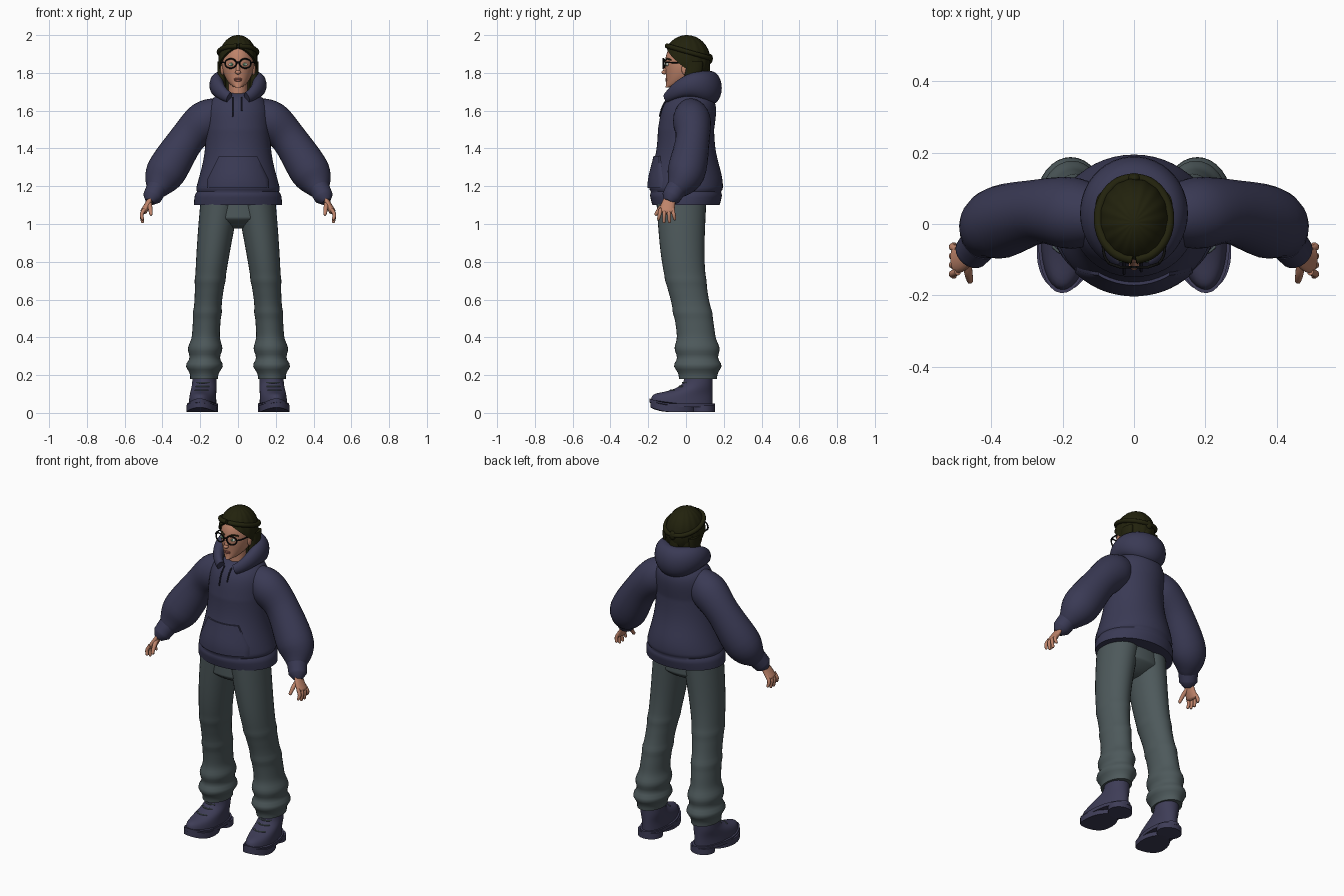
import bpy, bmesh
from math import sin, cos, pi, radians, exp, tanh, sqrt
from mathutils import Vector, Matrix
from mathutils.bvhtree import BVHTree

if "Cube" in bpy.data.objects:
    bpy.data.objects.remove(bpy.data.objects["Cube"], do_unlink=True)

X, Y, Z = Vector((1, 0, 0)), Vector((0, 1, 0)), Vector((0, 0, 1))


def material(name, *colour):
    mat = bpy.data.materials.new(name)
    mat.use_nodes = True
    mat.diffuse_color = (*colour, 1)
    shader = mat.node_tree.nodes["Principled BSDF"]
    shader.inputs["Base Color"].default_value = (*colour, 1)
    shader.inputs["Roughness"].default_value = .8
    return mat


NAVY = material("navy fabric", .042, .042, .09)
CORD = material("dark navy cord", .015, .015, .03)
GREY = material("grey green fabric", .075, .1, .105)
BOOT = material("boot leather", .048, .046, .095)
SKIN = material("skin", .52, .23, .145)
HAIR = material("dark olive hair", .016, .016, .004)
BLACK = material("black frame", .005, .005, .005)
LIPS = material("lips", .36, .12, .09)
EYE = material("eye white", .55, .58, .52)
IRIS = material("green iris", .09, .2, .12)


def bump(value, centre, width):
    return exp(-((value - centre) / width) ** 2)


def rise(value, centre, width):
    return (1 + tanh((value - centre) / width)) / 2


def spread(start, end, count):
    return [start + (end - start) * i / (count - 1) for i in range(count)]


def add(name, verts, faces, mat, both=False):
    """Make a smooth mesh object, or a left and right pair of it."""
    for prefix, side in (("left_", 1), ("right_", -1)) if both else (("", 1),):
        bm = bmesh.new()
        made = [bm.verts.new((v[0] * side, v[1], v[2])) for v in verts]
        for face in faces:
            bm.faces.new([made[i] for i in face])
        bmesh.ops.recalc_face_normals(bm, faces=bm.faces[:])
        mesh = bpy.data.meshes.new(prefix + name)
        bm.to_mesh(mesh)
        bm.free()
        mesh.materials.append(mat)
        for polygon in mesh.polygons:
            polygon.use_smooth = True
        mesh.set_sharp_from_angle(angle=radians(50))
        ob = bpy.data.objects.new(prefix + name, mesh)
        bpy.context.collection.objects.link(ob)
    return ob


def strips(rows, columns, closed):
    """Faces of a grid of points, optionally closed round each row."""
    last = columns if closed else columns - 1
    return [(i * columns + k, i * columns + (k + 1) % columns,
             (i + 1) * columns + (k + 1) % columns, (i + 1) * columns + k)
            for i in range(rows - 1) for k in range(last)]


def loft(name, rings, mat, ref=None, seg=24, both=False, warp=None):
    """Skin rings of (centre, width, depth); level unless given a reference axis."""
    verts = []
    for i, (centre, width, depth) in enumerate(rings):
        u, v = X, Y
        if ref:
            ahead = rings[min(i + 1, len(rings) - 1)][0]
            u = (ahead - rings[max(i - 1, 0)][0]).cross(ref).normalized()
            v = ref if abs(u.dot(ref)) > .9 else (ahead - rings[max(i - 1, 0)][0]).normalized().cross(u)
        for angle in [2 * pi * k / seg for k in range(seg)]:
            point = centre + u * (width * cos(angle)) + v * (depth * sin(angle))
            verts.append(warp(point) if warp else point)
    faces = strips(len(rings), seg, True)
    faces += [range(seg), range(len(verts) - seg, len(verts))]
    return add(name, verts, faces, mat, both)


def stack(name, bottom, top, rule, mat, count=24, **options):
    """Loft level rings whose x, y, width and depth follow a rule of height."""
    rings = []
    for z in spread(bottom, top, count):
        x, y, width, depth = rule(z)
        rings.append((Vector((x, y, z)), width, depth))
    return loft(name, rings, mat, **options)


def tube(name, points, radii, mat, ref=Y, flat=1, seg=10, **options):
    """Round-ended tube curving through points, with a radius at each."""
    p = [Vector((*point, r)) for point, r in zip(points, radii)]
    p = [p[0]] + p + [p[-1]]
    path = []
    for a, b, c, d in zip(p, p[1:], p[2:], p[3:]):
        for t in spread(0, .8, 5):
            path.append(b + (c - a) * (t / 2) + (a * 2 - b * 5 + c * 4 - d) * (t * t / 2)
                        + (b * 3 - a - c * 3 + d) * (t ** 3 / 2))
    path.append(p[-1])
    rings = [(q.to_3d(), q.w * flat, q.w) for q in path]
    tip, width, depth = rings[-1]
    forward = (tip - rings[-2][0]).normalized()
    rings.append((tip + forward * width * .6, width * .5, depth * .5))
    return loft(name, rings, mat, ref, seg, **options)


def ball(name, centre, size, mat, both=False):
    bm = bmesh.new()
    bmesh.ops.create_uvsphere(bm, u_segments=20, v_segments=12, radius=1,
                              matrix=Matrix.Translation(centre) @ Matrix.Diagonal((*size, 1)))
    bm.verts.index_update()
    verts = [v.co.copy() for v in bm.verts]
    faces = [[v.index for v in face.verts] for face in bm.faces]
    bm.free()
    return add(name, verts, faces, mat, both)


# Hoodie body: flared hem with a pinched rib, rounded shoulders
def body_rule(z):
    close = sqrt(1 - max(0, (z - 1.5) / .21) ** 4)
    pinch = .008 * bump(z, 1.17, .01)
    width = .168 + .065 * bump(z, 1.1, .2) - pinch
    depth = .148 + .047 * bump(z, 1.2, .15) - pinch
    return 0, .15 * max(0, z - 1.5), width * close, depth * close


torso = stack("hoodie_body", 1.1, 1.7, body_rule, NAVY, count=60, seg=48)

# Front pocket wrapped over the body
tree = BVHTree.FromPolygons([v.co for v in torso.data.vertices],
                            [p.vertices[:] for p in torso.data.polygons])
across, heights = [-1, *spread(-1, 1, 17), 1], [1.19, *spread(1.19, 1.36, 8), 1.36]
pocket = []
for i, z in enumerate(heights):
    width = .165 - max(0, z - 1.23) / 2
    for k, u in enumerate(across):
        surface = tree.ray_cast(Vector((u * width, -1, z)), Y)[0]
        border = i in (0, len(heights) - 1) or k in (0, len(across) - 1)
        pocket.append(surface + Y * (.01 if border else -.009))
add("front_pocket", pocket, strips(len(heights), len(across), False), NAVY)

# Baggy sleeves and cuffs
tube("sleeve", [(.08, .02, 1.6), (.17, .03, 1.55), (.27, .035, 1.45), (.385, 0, 1.27), (.43, -.05, 1.18)],
     [.07, .1, .09, .1, .055], NAVY, flat=1.05, seg=28, both=True)
tube("cuff", [(.43, -.05, 1.19), (.455, -.08, 1.14)], [.055, .05], NAVY, seg=24, both=True)

# Hood lying round the neck, thickest at the back
hood = []
for angle in spread(-radians(155), radians(155), 40):
    back = (1 + cos(angle)) / 2
    centre = Vector((.11 * sin(angle), .01 + .12 * cos(angle), 1.66 + .06 * back + .04 * sin(angle) ** 2))
    hood.append((centre, .02 + .04 * back, .025 + .065 * back))
loft("hood", hood, NAVY, Z)
for name, x, bottom in (("left", .025, 1.6), ("right", -.035, 1.57)):
    cord = [(x * .8, body_rule(z)[1] - body_rule(z)[3] - .003, z) for z in spread(1.67, bottom, 4)]
    tube(name + "_drawstring", cord, [.004] * 4, CORD)


# Trousers: curved legs bunched above the ankle
def seat_rule(z):
    swell = min(1, (z - .97) / .06) ** .5
    return 0, -.022, .2 * swell, .125 * swell


def leg_rule(z):
    bunch = .018 * bump(z, .34, .04) + .025 * bump(z, .25, .03)
    fold = .004 * bump(z, .53, .02) + .003 * bump(z, .7, .02)
    radius = .073 + .06 * max(0, z - .6) + bunch + fold
    return .182 - .07 * z * z, .065 - .09 * rise(z, .6, .2), radius, radius + .028


stack("trouser_seat", .975, 1.14, seat_rule, GREY, seg=32)
stack("trouser_leg", .18, 1.14, leg_rule, GREY, count=60, seg=32, both=True)


# Boots, turned slightly outwards with a lifted toe
def toe_out(v):
    lift = 2 * max(0, -v.y - .08) ** 2
    turned = Matrix.Rotation(radians(6), 3, "Z") @ v
    return turned + X * .185 + Z * lift


def boot_rule(z):
    depth = .165 - .09 * rise(z, .115, .03)
    return 0, .142 - depth, .075 - z / 15, depth


stack("boot_upper", .03, .21, boot_rule, BOOT, seg=32, both=True, warp=toe_out)
for part, y, bottom, top, width, depth in (("welt", -.02, .03, .05, .08, .175),
                                           ("front_sole", -.07, .005, .04, .08, .12),
                                           ("heel", .09, .005, .04, .07, .063)):
    stack("boot_" + part, bottom, top, lambda z: (0, y, width, depth), BOOT, count=2, seg=32,
          both=True, warp=toe_out)
for z in spread(.12, .16, 3):
    front = boot_rule(z)[1] - boot_rule(z)[3]
    lace = [toe_out(Vector((x, front + 12 * x * x, z))) for x in spread(-.035, .035, 5)]
    tube("boot_lace", lace, [.004] * 5, GREY, Z, both=True)

# Hands with spread fingers and a forward thumb
tube("palm", [(.45, -.075, 1.16), (.48, -.095, 1.1), (.5, -.1, 1.065)], [.026, .037, .04], SKIN,
     flat=.45, seg=16, both=True)
for i, finger in enumerate(("index", "middle", "ring", "little")):
    y, fan = -.134 + .021 * i, .008 * i - .012
    tip = 1.025 if finger in ("index", "little") else 1.01
    tube(finger + "_finger", [(.495, y, 1.08), (.51, y + fan / 2, 1.05), (.505, y + fan, tip)],
         [.01, .01, .008], SKIN, both=True)
tube("thumb", [(.47, -.1, 1.115), (.465, -.135, 1.085), (.46, -.16, 1.05)], [.013, .012, .009],
     SKIN, X, both=True)


# Head, narrowing to the chin with a level face
def head_rule(z):
    t = (z - 1.72) / .26
    swell = sin(pi * t) ** .5
    return 0, .11 * (swell - 1) * (1 - t), .085 * swell, .11 * swell


stack("neck", 1.62, 1.78, lambda z: (0, 0, .05, .055), SKIN)
stack("head", 1.722, 1.978, head_rule, SKIN, count=32, seg=32)
tube("nose", [(0, -.1, 1.86), (0, -.11, 1.81)], [.007, .012], SKIN)
ball("nose_tip", (0, -.115, 1.803), (.015, .015, .011), SKIN)
ball("upper_lip", (0, -.103, 1.768), (.022, .007, .005), LIPS)
ball("lower_lip", (0, -.103, 1.76), (.018, .007, .006), LIPS)
ball("ear", (.082, -.004, 1.82), (.011, .02, .032), SKIN, both=True)
ball("eye", (.034, -.098, 1.845), (.016, .008, .009), EYE, both=True)
ball("iris", (.034, -.104, 1.845), (.007, .004, .008), IRIS, both=True)
tube("eyebrow", [(.014, -.108, 1.866), (.036, -.1, 1.875), (.06, -.08, 1.868)], [.004] * 3, HAIR, Z, both=True)

# Glasses
rim = [(.039 + .03 * cos(a), -.121 + .01 * max(0, cos(a)), 1.85 + .025 * sin(a)) for a in spread(0, 2 * pi, 17)]
tube("glasses_rim", rim, [.004] * len(rim), BLACK, both=True)
tube("glasses_bridge", [(-.01, -.121, 1.855), (.01, -.121, 1.855)], [.004] * 2, BLACK)
tube("glasses_arm", [(.07, -.11, 1.855), (.085, -.08, 1.855), (.09, .01, 1.85)], [.004] * 3, BLACK, Z, both=True)

# Hair cap with combed grooves, its edge dropping from brow to nape
seg, levels = 96, 14
cap = [Vector((0, .005, 2))]
for level in range(1, levels + 2):
    for a in [2 * pi * k / seg for k in range(seg)]:
        edge = radians(58 + 92 * ((1 - cos(a)) / 2) ** .8)
        tilt = edge * min(level, levels) / levels
        swell = .88 if level > levels else 1 + .01 * sin(16 * a) * sin(tilt)
        out = swell * sin(tilt)
        cap.append(Vector((.103 * out * sin(a), .005 - .124 * out * cos(a), 1.865 + .135 * swell * cos(tilt))))
crown = [(0, 1 + k, 1 + (k + 1) % seg) for k in range(seg)]
sides = [[1 + i for i in face] for face in strips(levels + 1, seg, True)]
add("hair_cap", cap, crown + sides, HAIR)

# Swept locks, loose hair and tied knot
sweep = [(.1 * sin(a), .015 - .115 * cos(a), 1.91 + .033 * cos(a)) for a in spread(.05, pi, 8)]
tube("swept_lock", sweep, [.013] * len(sweep), HAIR, Z, both=True)


def side_hair_rule(z):
    t = (1.86 - z) / .21
    return .087 - .015 * t ** 3, .045 - .08 * t * t, .022 - .01 * t ** 4, .045 - .03 * t ** 3


stack("side_hair", 1.65, 1.86, side_hair_rule, HAIR, both=True)
stack("back_hair", 1.66, 1.87, lambda z: (0, .055, .092, .055), HAIR)
ball("hair_knot", (0, .128, 1.875), (.02, .014, .026), HAIR)
ball("hair_tail", (0, .11, 1.81), (.03, .018, .07), HAIR)
